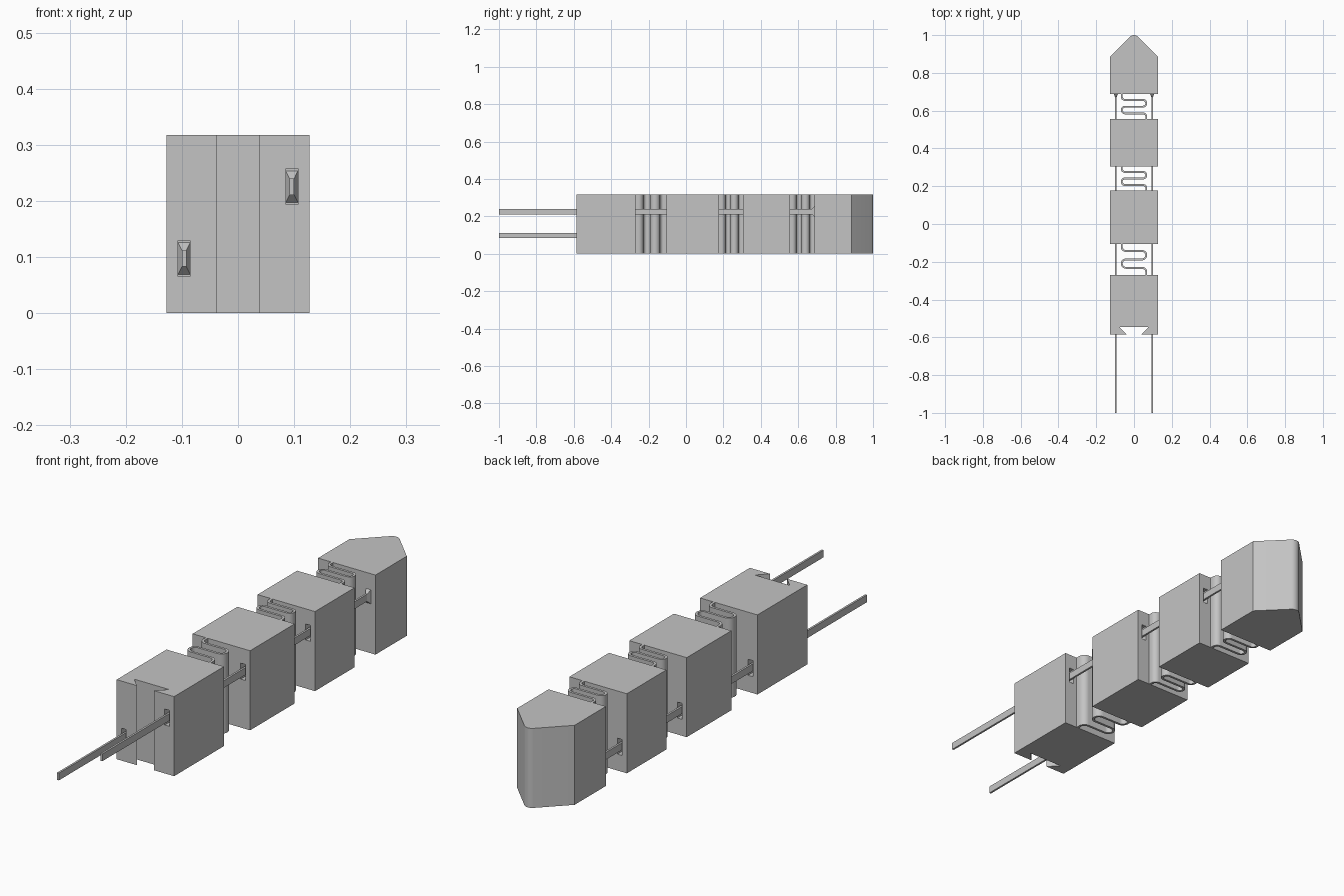
import bpy, bmesh
from math import cos, sin, pi
from mathutils import Vector

if "Cube" in bpy.data.objects:
    bpy.data.objects.remove(bpy.data.objects["Cube"], do_unlink=True)

H = 0.318       # body height
W = 0.127       # body half width
STRAP_X = 0.096
STRAP_Z = {-1: 0.0975, 1: 0.2255}

grey = bpy.data.materials.new("plain_grey")
grey.use_nodes = True
grey.diffuse_color = (0.55, 0.55, 0.55, 1)
grey.node_tree.nodes["Principled BSDF"].inputs["Base Color"].default_value = (0.55, 0.55, 0.55, 1)


def finish(name, bm):
    bmesh.ops.recalc_face_normals(bm, faces=bm.faces)
    mesh = bpy.data.meshes.new(name)
    bm.to_mesh(mesh)
    bm.free()
    mesh.materials.append(grey)
    obj = bpy.data.objects.new(name, mesh)
    bpy.context.scene.collection.objects.link(obj)
    return obj


def smooth(obj):
    bpy.ops.object.select_all(action='DESELECT')
    obj.select_set(True)
    bpy.context.view_layer.objects.active = obj
    bpy.ops.object.shade_smooth_by_angle()


def prism(name, outline):
    """Extrude a plan outline to the body height."""
    bm = bmesh.new()
    face = bm.faces.new([bm.verts.new((x, y, 0)) for x, y in outline])
    top = bmesh.ops.extrude_face_region(bm, geom=[face])["geom"]
    bmesh.ops.translate(bm, vec=(0, 0, H), verts=[v for v in top if isinstance(v, bmesh.types.BMVert)])
    return finish(name, bm)


def bar(name, x, z, half_x, half_z, y0, y1, flare=(1, 1)):
    """Rectangular bar along y whose far end can flare."""
    bm = bmesh.new()
    rings = []
    for y, (fx, fz) in ((y0, (1, 1)), (y1, flare)):
        rings.append([bm.verts.new((x + sx * half_x * fx, y, z + sz * half_z * fz))
                      for sx, sz in ((-1, -1), (1, -1), (1, 1), (-1, 1))])
    for i in range(4):
        j = (i + 1) % 4
        bm.faces.new((rings[0][i], rings[0][j], rings[1][j], rings[1][i]))
    bm.faces.new(rings[0])
    bm.faces.new(rings[1])
    return finish(name, bm)


def cut_slots(block):
    """Cut the two strap slots through a block."""
    for side, z in STRAP_Z.items():
        cutter = bar("slot_cutter", side * STRAP_X, z, 0.0105, 0.032, -0.8, 0.6)
        cutter.hide_render = True
        mod = block.modifiers.new("slot", 'BOOLEAN')
        mod.operation = 'DIFFERENCE'
        mod.solver = 'EXACT'
        mod.object = cutter
        bpy.context.view_layer.objects.active = block
        bpy.ops.object.modifier_apply(modifier=mod.name)
        bpy.data.objects.remove(cutter, do_unlink=True)


def spring(name, y0, y1, half=0.065, wall=0.005):
    """Thin S-shaped wall joining two blocks."""
    mid, pitch = (y0 + y1) / 2, (y1 - y0) * 0.27
    r = pitch / 2

    def arc(cx, cy, a0, a1):
        n = 10
        return [Vector((cx + r * cos(a0 + (a1 - a0) * i / n),
                        cy + r * sin(a0 + (a1 - a0) * i / n))) for i in range(n + 1)]

    inner = half - r
    path = [Vector((-half, y1 + 0.003))]
    path += arc(-inner, mid + 3 * r, pi, 1.5 * pi)
    path += arc(inner, mid + r, pi / 2, -pi / 2)
    path += arc(-inner, mid - r, pi / 2, 1.5 * pi)
    path += arc(inner, mid - 3 * r, pi / 2, 0)
    path.append(Vector((half, y0 - 0.003)))
    left, right = [], []
    for i, p in enumerate(path):
        d = (path[min(i + 1, len(path) - 1)] - path[max(i - 1, 0)]).normalized()
        if i in (0, len(path) - 1):
            d = Vector((0, -1))
        n = Vector((-d.y, d.x)) * wall
        left.append(p + n)
        right.append(p - n)
    smooth(prism(name, [tuple(p) for p in left + right[::-1]]))


# Base block with a dovetail groove in its front
groove = [(0.038, -0.585), (0.077, -0.545)]
half_base = [(W, -0.27), (W, -0.585)] + groove
base = prism("base_block", half_base + [(-x, y) for x, y in half_base[::-1]])

# Middle blocks
blocks = [base]
for name, y0, y1 in (("lower_block", -0.105, 0.177), ("upper_block", 0.305, 0.555)):
    blocks.append(prism(name, [(-W, y0), (W, y0), (W, y1), (-W, y1)]))
for block in blocks:
    cut_slots(block)

# Pointed tip with a rounded nose
nose = [(0.029 * sin(a), 0.971 + 0.029 * cos(a)) for a in (pi / 4 - i * pi / 16 for i in range(9))]
smooth(prism("tip_block", [(-W, 0.687), (W, 0.687), (W, 0.885)] + nose + [(-W, 0.885)]))

# Flexible hinges
spring("base_hinge", -0.27, -0.105)
spring("middle_hinge", 0.177, 0.305)
spring("tip_hinge", 0.555, 0.687)

# Pull straps and their flared anchors at the tip
for side, z in STRAP_Z.items():
    label = "left" if side > 0 else "right"
    bar(label + "_strap", side * STRAP_X, z, 0.004, 0.0145, -1.0, 0.69)
    bar(label + "_strap_anchor", side * STRAP_X, z, 0.004, 0.0145, 0.672, 0.688, (2.8, 2.0))
